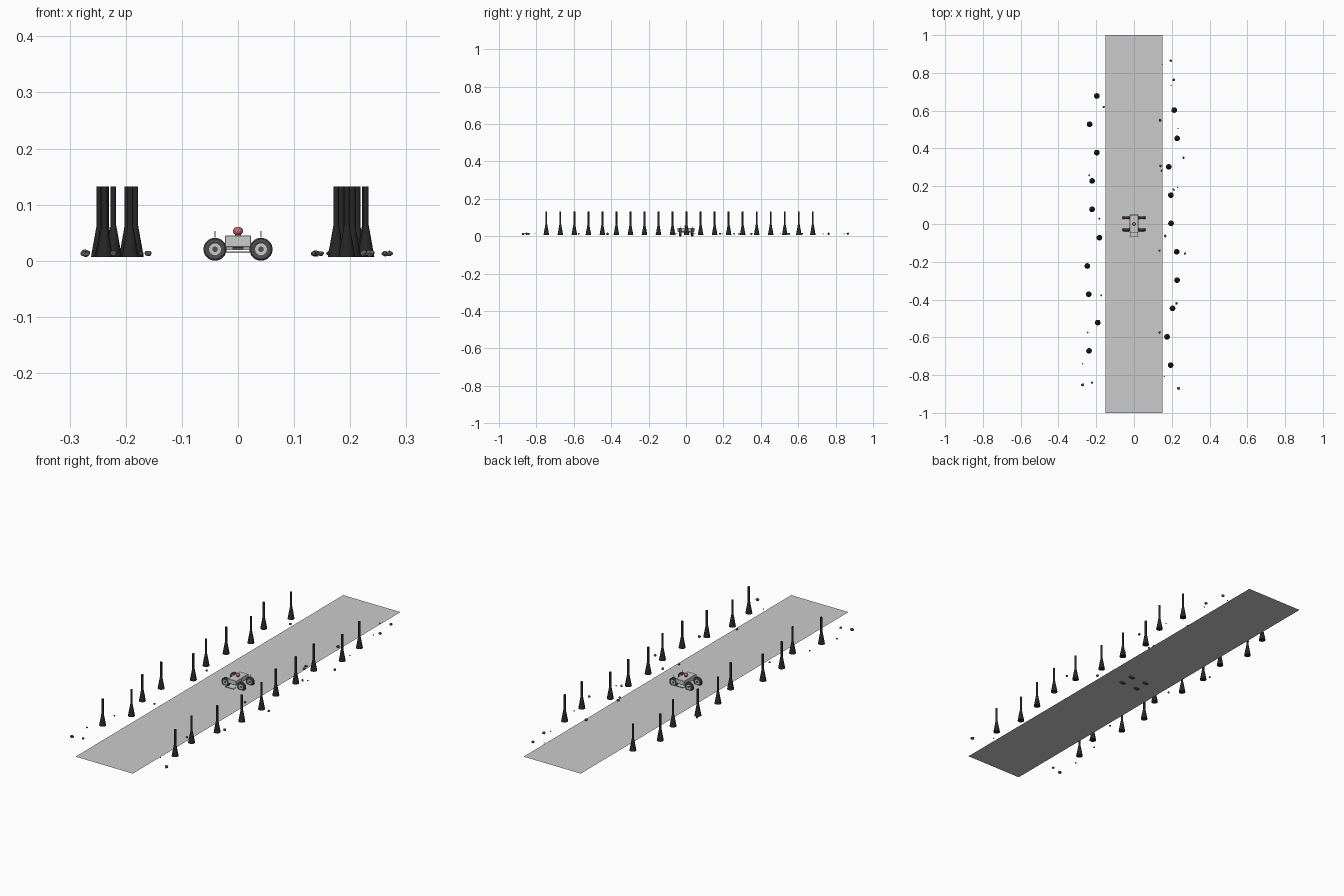
import bpy, bmesh, math, random
from mathutils import Matrix, Vector

if "Cube" in bpy.data.objects:
    bpy.data.objects.remove(bpy.data.objects["Cube"])

random.seed(4)
GROUND = 0.007


def material(name, rgb):
    m = bpy.data.materials.new(name)
    m.diffuse_color = (*rgb, 1)
    m.use_nodes = True
    m.node_tree.nodes["Principled BSDF"].inputs["Base Color"].default_value = m.diffuse_color
    return m


BLACK = material("tree_black", (0.02, 0.02, 0.02))
RUBBER = material("tyre_rubber", (0.08, 0.08, 0.08))
STONE = material("stone", (0.12, 0.12, 0.12))
RED = material("red", (0.6, 0.15, 0.15))


def finish(name, bm, mat=None, smooth=False):
    me = bpy.data.meshes.new(name)
    bm.normal_update()
    bm.to_mesh(me)
    bm.free()
    if mat:
        me.materials.append(mat)
    for p in me.polygons:
        p.use_smooth = smooth
    ob = bpy.data.objects.new(name, me)
    bpy.context.collection.objects.link(ob)
    return ob


def cone(bm, r1, r2, z1, z2, x=0, y=0, n=32):
    bmesh.ops.create_cone(bm, cap_ends=True, segments=n, radius1=r1, radius2=r2, depth=z2 - z1,
                          matrix=Matrix.Translation((x, y, (z1 + z2) / 2)))


def cyl_y(name, r, x, y, z, width, mat=None):
    bm = bmesh.new()
    bmesh.ops.create_cone(bm, cap_ends=True, segments=24, radius1=r, radius2=r, depth=width,
                          matrix=Matrix.Translation((x, y, z)) @ Matrix.Rotation(math.pi / 2, 4, 'X'))
    return finish(name, bm, mat)


def box(name, center, size, mat=None):
    bm = bmesh.new()
    bmesh.ops.create_cube(bm, size=1, matrix=Matrix.Translation(center) @ Matrix.Diagonal((*size, 1)))
    return finish(name, bm, mat)


# Road strip
bm = bmesh.new()
bm.faces.new([bm.verts.new((x, y, GROUND)) for x, y in
              ((-.15, -1), (.15, -1), (.15, 1), (-.15, 1))])
finish("road", bm)

# Two rows of trees, alternating along the road
left_x = (-.197, -.235, -.197, -.222, -.222, -.183, -.247, -.24, -.192, -.238)
right_x = (.213, .228, .184, .195, .196, .226, .228, .204, .175, .194)
for side, xs, y0 in (("left", left_x, .678), ("right", right_x, .603)):
    for i, x in enumerate(xs):
        bm = bmesh.new()
        y = y0 - .15 * i
        cone(bm, .015, .005, GROUND, .063, x, y)
        cone(bm, .005, .005, .05, .132, x, y)
        finish(f"{side}_tree_{i}", bm, BLACK)

# Scattered stones: x, y, radius
stones = [(-.16, .62, .006), (.195, .865, .007), (.15, .845, .003), (.21, .763, .007),
          (.195, .733, .003), (.138, .55, .007), (.232, .505, .003), (.262, .35, .006),
          (.14, .308, .006), (.148, .283, .005), (-.237, .257, .005), (.21, .182, .006),
          (.23, .193, .003), (-.183, .028, .005), (.165, -.063, .007), (.135, -.14, .005),
          (.27, -.156, .006), (-.173, -.378, .005), (.225, -.42, .007), (-.245, -.574, .004),
          (.135, -.574, .005), (-.272, -.74, .004), (-.272, -.852, .008), (-.222, -.84, .006),
          (.235, -.87, .008), (.16, -.807, .003)]
for i, (x, y, r) in enumerate(stones):
    bm = bmesh.new()
    bmesh.ops.create_icosphere(bm, subdivisions=2, radius=r)
    for v in bm.verts:
        v.co *= random.uniform(.82, 1.12)
    bmesh.ops.scale(bm, vec=(1.1, .95, .85), verts=bm.verts)
    bmesh.ops.rotate(bm, matrix=Matrix.Rotation(random.uniform(0, 6), 3, 'Z'), verts=bm.verts)
    bmesh.ops.translate(bm, vec=(x, y, .013), verts=bm.verts)
    finish(f"stone_{i}", bm, STONE)

# Wheels: lathed tyre, hub and dark cap
profile = [(.010, -.006), (.014, -.0075), (.018, -.007), (.0205, -.004),
           (.0205, .004), (.018, .007), (.014, .0075), (.010, .006)]
for sx, xn in ((-1, "left"), (1, "right")):
    for y, yn in ((-.031, "front"), (.033, "back")):
        x, z, tag = sx * .041, .0205, f"{yn}_{xn}"
        bm = bmesh.new()
        rings = []
        for k in range(32):
            a = k * math.tau / 32
            rings.append([bm.verts.new((x + r * math.cos(a), y + w, z + r * math.sin(a)))
                          for r, w in profile])
        for k in range(32):
            a, b = rings[k], rings[(k + 1) % 32]
            for j in range(len(profile)):
                n = (j + 1) % len(profile)
                bm.faces.new((a[j], a[n], b[n], b[j]))
        bmesh.ops.recalc_face_normals(bm, faces=bm.faces)
        finish(f"tyre_{tag}", bm, RUBBER)
        cyl_y(f"hub_{tag}", .0105, x, y, z, .0125)
        cyl_y(f"hub_cap_{tag}", .005, x, y, z, .0145, RUBBER)

# Vehicle body, underside and axles
body = box("body", (0, 0, .0345), (.046, .09, .021))
bev = body.modifiers.new("bevel", 'BEVEL')
bev.width, bev.segments = .001, 1
box("underside", (0, 0, .0225), (.02, .07, .004), RUBBER)
for sy in (-.031, .033):
    box("axle", (0, sy, .0205), (.08, .003, .003))

# Slim bumper bars with uprights
for y in (-.064, .05):
    box("bumper_bar", (0, y, .0152), (.046, .003, .002))
    for sx in (-1, 1):
        box("bumper_arm", (sx * .02, y * .85, .0152), (.002, abs(y) * .3, .002))

# Thin rods above the wheels
for sx in (-1, 1):
    for y in (-.031, .033):
        box("wheel_rod", (sx * .041, y, .047), (.001, .001, .012))

# Red driver dome on a small neck
bm = bmesh.new()
cone(bm, .006, .005, .044, .049, n=16)
finish("dome_base", bm, RED)
bm = bmesh.new()
bmesh.ops.create_uvsphere(bm, u_segments=16, v_segments=10, radius=.009,
                          matrix=Matrix.Translation((0, 0, .053)) @ Matrix.Diagonal((1, 1, .85, 1)))
finish("dome", bm, RED)
